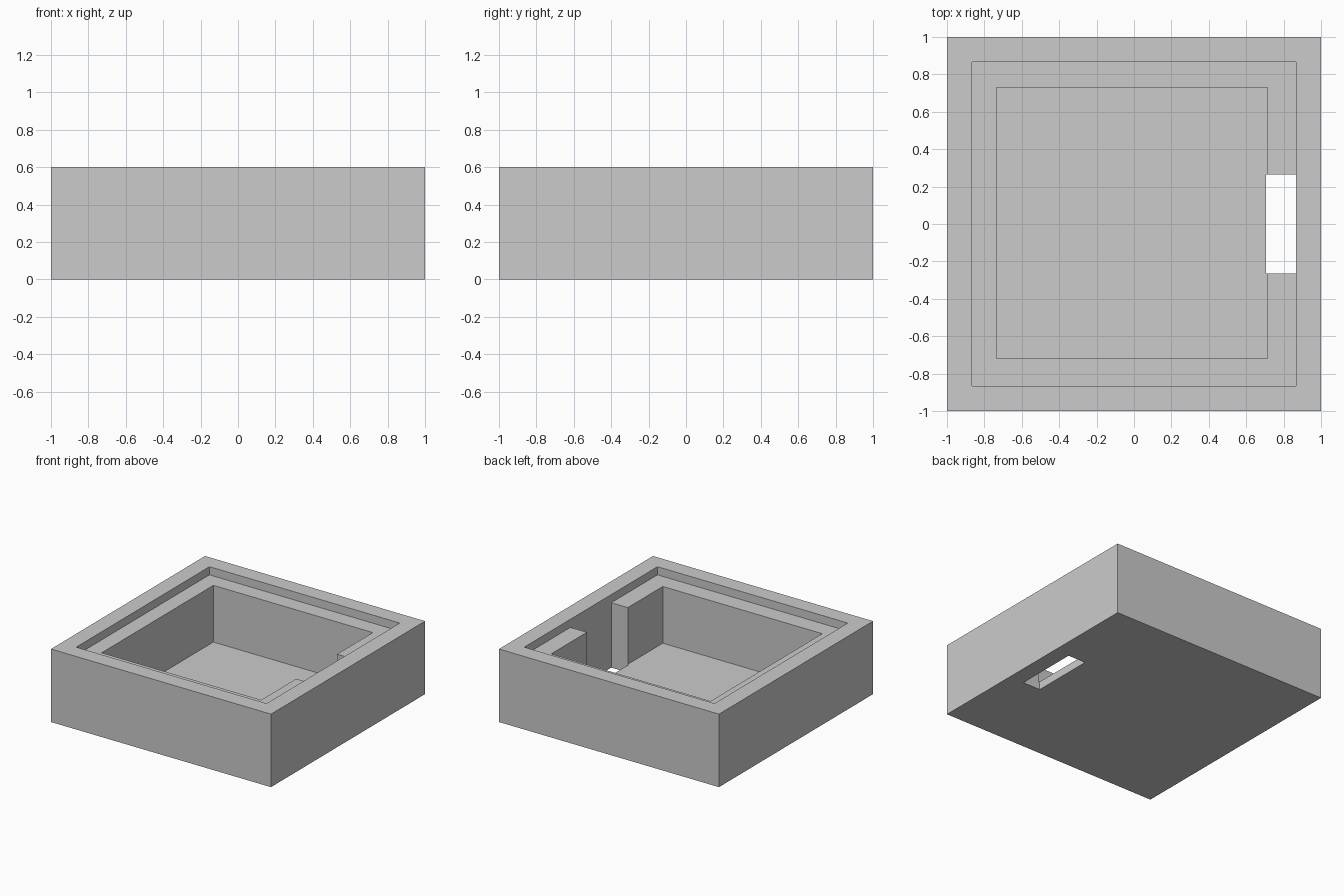
import bpy

cube = bpy.data.objects.get("Cube")
if cube:
    bpy.data.objects.remove(cube, do_unlink=True)

HEIGHT = 0.6
LEDGE_Z = 0.533
FLOOR_Z = 0.067
OVER = 0.1      # how far cutters pass beyond the body

grey = bpy.data.materials.new("plain grey")
grey.use_nodes = True
colour = (0.6, 0.6, 0.6, 1)
grey.diffuse_color = colour
grey.node_tree.nodes["Principled BSDF"].inputs["Base Color"].default_value = colour


def box(name, x, y, z):
    """Box spanning the given (low, high) ranges."""
    spans = (x, y, z)
    bpy.ops.mesh.primitive_cube_add(size=1, location=[(a + b) / 2 for a, b in spans])
    obj = bpy.context.object
    obj.name = name
    obj.scale = [b - a for a, b in spans]
    bpy.ops.object.transform_apply(location=True, rotation=False, scale=True)
    obj.data.materials.append(grey)
    return obj


def cut(body, cutter):
    """Subtract the cutter from the body, then discard it."""
    mod = body.modifiers.new(cutter.name, "BOOLEAN")
    mod.operation = "DIFFERENCE"
    mod.solver = "EXACT"
    mod.object = cutter
    bpy.context.view_layer.objects.active = body
    bpy.ops.object.modifier_apply(modifier=mod.name)
    bpy.data.objects.remove(cutter, do_unlink=True)


# Solid block
tray = box("tray_body", (-1, 1), (-1, 1), (0, HEIGHT))

# Shallow lid recess, leaving a ledge all round
cut(tray, box("lid_recess", (-0.865, 0.865), (-0.865, 0.865), (LEDGE_Z, HEIGHT + OVER)))

# Deep main cavity
cut(tray, box("cavity", (-0.735, 0.715), (-0.72, 0.73), (FLOOR_Z, HEIGHT + OVER)))

# Slot through the inner wall and the floor on one side
cut(tray, box("cable_slot", (0.705, 0.865), (-0.265, 0.265), (-OVER, HEIGHT + OVER)))
